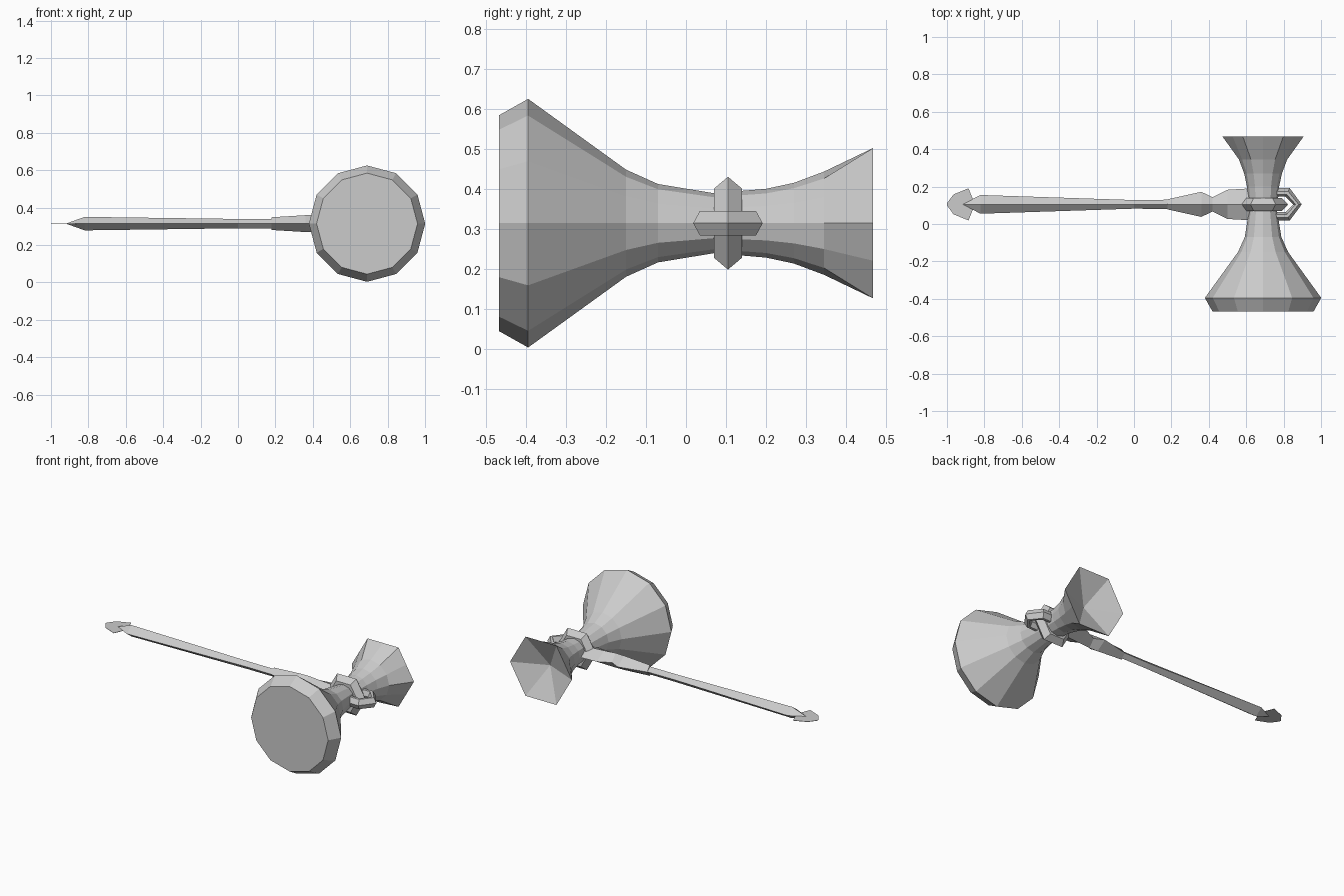
import bpy, bmesh
from math import cos, sin, pi
from mathutils import Vector

cube = bpy.data.objects.get("Cube")
if cube:
    bpy.data.objects.remove(cube)

grey = bpy.data.materials.new("plain_grey")
grey.use_nodes = True
colour = (0.6, 0.6, 0.6, 1)
grey.diffuse_color = colour
grey.node_tree.nodes["Principled BSDF"].inputs["Base Color"].default_value = colour

# Axes of the head (along y) and the handle (along x)
HEAD_X, AXIS_Y, AXIS_Z = 0.69, 0.105, 0.314


def finish(name, bm):
    bmesh.ops.remove_doubles(bm, verts=bm.verts, dist=1e-5)
    bmesh.ops.recalc_face_normals(bm, faces=bm.faces)
    mesh = bpy.data.meshes.new(name)
    bm.to_mesh(mesh)
    bm.free()
    mesh.materials.append(grey)
    obj = bpy.data.objects.new(name, mesh)
    bpy.context.collection.objects.link(obj)
    return obj


def loft(name, rings, closed=False):
    """Skin a list of point rings; cap the ends unless closed into a loop."""
    bm = bmesh.new()
    rows = [[bm.verts.new(p) for p in ring] for ring in rings]
    n = len(rows[0])
    pairs = list(zip(rows, rows[1:])) + ([(rows[-1], rows[0])] if closed else [])
    for a, b in pairs:
        for i in range(n):
            j = (i + 1) % n
            bm.faces.new((a[i], a[j], b[j], b[i]))
    if not closed:
        bm.faces.new(rows[0][::-1])
        bm.faces.new(rows[-1])
    return finish(name, bm)


def head_ring(y, r, sides=12, squash=1.0):
    """Ring around the head axis; squash pulls in every second corner."""
    pts = []
    for i in range(sides):
        a = 2 * pi * i / sides
        k = r * (squash if i % 2 else 1)
        pts.append((HEAD_X + k * cos(a), y, AXIS_Z + k * sin(a)))
    return pts


# Head: broad striking face, narrow neck, hexagonal flared back with a hollow
profile = [(-0.468, 0.27), (-0.395, 0.311), (-0.15, 0.134), (-0.07, 0.098),
           (0.07, 0.075), (0.2, 0.086), (0.27, 0.101), (0.345, 0.129)]
rings = [head_ring(y, r) for y, r in profile]
rings.append(head_ring(0.468, 0.217, squash=cos(pi / 6)))
rings.append(head_ring(0.375, 0.0005))
loft("hammer_head", rings)

# Six-sided collar around the neck
loft("neck_collar", [head_ring(AXIS_Y + dy, r, 6) for dy, r in
                     [(-0.035, 0.07), (-0.035, 0.1), (0, 0.134),
                      (0.035, 0.1), (0.035, 0.07)]], closed=True)


def diamond(x, wide, high):
    return [(x, AXIS_Y + wide, AXIS_Z), (x, AXIS_Y, AXIS_Z + high),
            (x, AXIS_Y - wide, AXIS_Z), (x, AXIS_Y, AXIS_Z - high)]


# Handle: tapered diamond section with a pointed butt
loft("handle", [diamond(*s) for s in
                [(-0.917, 0.001, 0.001), (-0.82, 0.05, 0.036),
                 (0, 0.023, 0.025), (0.19, 0.025, 0.025)]])

# Socket joining the handle to the neck
loft("handle_socket", [diamond(*s) for s in
                       [(0.18, 0.027, 0.034), (0.36, 0.067, 0.045),
                        (0.42, 0.038, 0.046), (0.5, 0.078, 0.04),
                        (0.6, 0.084, 0.034), (0.69, 0.06, 0.03)]])

# Link on the far side of the neck, swept with a bevelled section
path = [(0.65, 0.062), (0.82, 0.062), (0.872, 0),
        (0.82, -0.062), (0.65, -0.062)]
centre = Vector((0.72, 0))
link = []
for x, y in path:
    out = Vector((1, 0)) if y == 0 else Vector((0.5 if x > 0.7 else 0, 1 if y > 0 else -1))
    ring = []
    for d, h in [(0.025, 0), (0.008, 0.031), (-0.008, 0.031),
                 (-0.02, 0), (-0.008, -0.031), (0.008, -0.031)]:
        ring.append((x + out.x * d, AXIS_Y + y + out.y * d, AXIS_Z + h))
    link.append(ring)
loft("neck_link", link)

# Thin flat fin at the butt of the handle
half = [(-1.0, 0.006), (-0.965, 0.053), (-0.885, 0.086), (-0.862, 0.03)]
outline = half + [(x, -y) for x, y in reversed(half)]
loft("butt_fin", [[(x, AXIS_Y + y, AXIS_Z + h) for x, y in outline]
                  for h in (-0.001, 0.001)])
